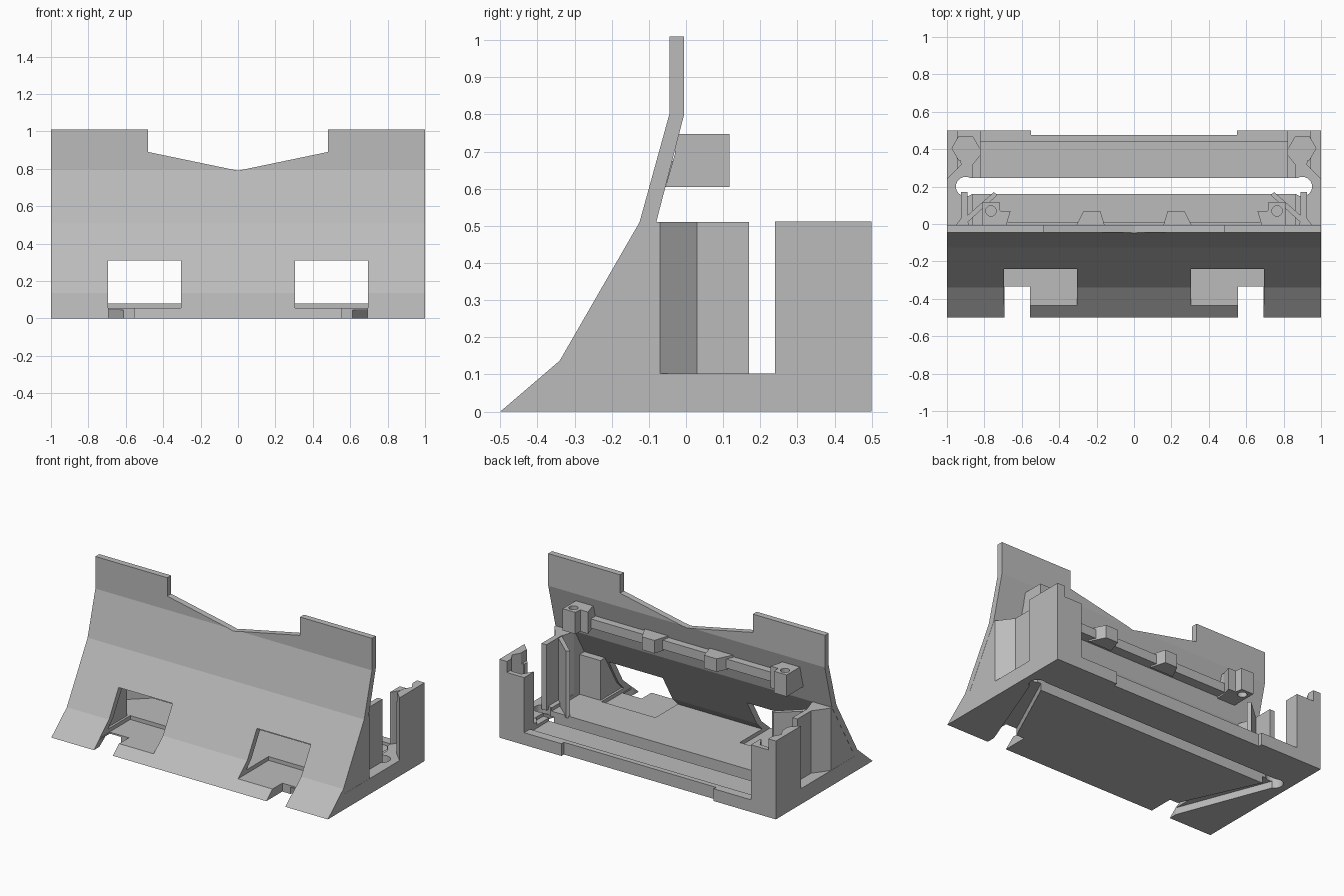
import bpy, bmesh, math
from mathutils import Vector

cube = bpy.data.objects.get("Cube")
if cube:
    bpy.data.objects.remove(cube, do_unlink=True)

grey = bpy.data.materials.new("plain grey")
grey.use_nodes = True
grey.diffuse_color = (0.5, 0.5, 0.5, 1)
grey.node_tree.nodes["Principled BSDF"].inputs["Base Color"].default_value = (0.5, 0.5, 0.5, 1)


def prism(name, points, axis, low, high):
    """Extrude a flat outline: (y, z) along x, (x, z) along y or (x, y) along z."""
    place = {"x": lambda a, b, t: (t, a, b),
             "y": lambda a, b, t: (a, t, b),
             "z": lambda a, b, t: (a, b, t)}[axis]
    bm = bmesh.new()
    face = bm.faces.new([bm.verts.new(place(a, b, low)) for a, b in points])
    moved = bmesh.ops.extrude_face_region(bm, geom=[face])["geom"]
    step = Vector(place(0, 0, high - low))
    bmesh.ops.translate(bm, vec=step, verts=[v for v in moved if isinstance(v, bmesh.types.BMVert)])
    bmesh.ops.recalc_face_normals(bm, faces=bm.faces)
    mesh = bpy.data.meshes.new(name)
    bm.to_mesh(mesh)
    bm.free()
    mesh.materials.append(grey)
    obj = bpy.data.objects.new(name, mesh)
    bpy.context.collection.objects.link(obj)
    return obj


def box(name, x, y, z):
    pts = [(x[0], y[0]), (x[1], y[0]), (x[1], y[1]), (x[0], y[1])]
    return prism(name, pts, "z", *z)


def ring(x, y, radius, sides):
    return [(x + radius * math.cos(2 * math.pi * i / sides),
             y + radius * math.sin(2 * math.pi * i / sides)) for i in range(sides)]


def cut(obj, cutter, keep=False):
    mod = obj.modifiers.new("cut", "BOOLEAN")
    mod.operation = "DIFFERENCE"
    mod.solver = "EXACT"
    mod.object = cutter
    bpy.context.view_layer.objects.active = obj
    bpy.ops.object.modifier_apply(modifier=mod.name)
    if not keep:
        bpy.data.objects.remove(cutter, do_unlink=True)


def flip(points, s):
    return [(s * x, y) for x, y in points]


def span(s, a, b):
    return sorted((s * a, s * b))


# Bent front panel and floor in one section
body = prism("panel_and_floor", [
    (-0.5, 0), (-0.34, 0.137), (-0.125, 0.51), (-0.045, 0.8), (-0.045, 1.01),
    (-0.005, 1.01), (-0.005, 0.8), (-0.08, 0.51), (-0.295, 0.137), (-0.35, 0.08),
    (0.5, 0.08), (0.5, 0)], "x", -1, 1)

# Notched top edge, rear recess and lowered rear strip
cut(body, prism("top_notch", [(-0.48, 1.2), (-0.48, 0.89), (0, 0.79), (0.48, 0.89), (0.48, 1.2)],
                "y", -0.3, 0.3))
cut(body, box("rear_recess", (-0.55, 0.55), (0.475, 0.6), (-0.1, 0.2)))
cut(body, box("rear_strip", (-0.82, 0.82), (0.2, 0.44), (0.06, 0.2)))

# Long slot with round ends
slot = box("slot", (-0.9, 0.9), (0.16, 0.245), (-0.1, 0.3))
cut(body, slot)
for s in (-1, 1):
    cut(body, prism("slot_end", ring(s * 0.9, 0.2, 0.052, 24), "z", -0.1, 0.3))

for s in (-1, 1):
    side = "left" if s > 0 else "right"

    # Window, open front notch and diagonal groove beneath
    cut(body, box("window", span(s, 0.305, 0.695), (-0.6, -0.12), (0.055, 0.31)))
    cut(body, box("notch", span(s, 0.555, 0.692), (-0.6, -0.335), (-0.1, 0.2)))
    cut(body, prism("groove", flip([(0.56, -0.45), (0.69, -0.45), (0.94, 0.2), (0.86, 0.2)], s),
                    "z", -0.1, 0.045))

    # Raised side strip, pierced by the slot end
    strip = box(side + "_side_strip", span(s, 0.86, 1), (-0.35, 0.5), (0.05, 0.102))
    cut(strip, box("slot", span(s, 0.8, 0.9), (0.16, 0.245), (-0.1, 0.3)))
    cut(strip, prism("slot_end", ring(s * 0.9, 0.2, 0.052, 24), "z", -0.1, 0.3))

    # Solid end wedge behind the panel
    prism(side + "_end_wedge", [(-0.4, 0.08), (-0.34, 0.13), (-0.125, 0.505), (-0.12, 0.51),
                                (-0.07, 0.51), (-0.07, 0.08)], "x", *span(s, 0.86, 0.999))
    prism(side + "_window_block", [(-0.36, 0.08), (-0.32, 0.137), (-0.205, 0.34),
                                   (-0.13, 0.34), (-0.13, 0.08)], "x", *span(s, 0.71, 0.87))

    # Cranked side wall and its thin diagonal fin
    prism(side + "_side_wall", flip([(1, -0.07), (0.925, 0.03), (0.925, 0.17), (0.89, 0.17),
                                     (0.89, 0.02), (0.86, -0.07)], s), "z", 0.08, 0.51)
    prism(side + "_fin", flip([(0.9, 0.0), (0.92, 0.02), (0.75, 0.17), (0.73, 0.155)], s),
          "z", 0.07, 0.505)

    # Rear corner post with hexagonal pocket
    post = prism(side + "_rear_post", flip([(1, 0.24), (1, 0.5), (0.82, 0.5), (0.82, 0.37),
                                            (0.86, 0.32), (0.92, 0.32)], s), "z", 0, 0.512)
    cut(post, box("lower_step", span(s, 0.7, 0.945), (0.2, 0.6), (0.44, 0.6)))
    cut(post, prism("pocket", ring(s * 0.9, 0.405, 0.073, 6), "z", 0.1, 0.7))
    cut(post, prism("pocket_mouth", flip([(0.9, 0.44), (0.94, 0.38), (0.9, 0.25), (0.78, 0.38)], s),
                    "z", 0.1, 0.7))
    cut(post, prism("screw_hole", ring(s * 0.9, 0.405, 0.037, 20), "z", 0.05, 0.3))

    # Screw boss at the end of the rail
    boss = prism(side + "_screw_boss", flip([(0.81, -0.03), (0.81, 0.117), (0.72, 0.117),
                                             (0.715, 0.07), (0.66, 0.07), (0.69, -0.03)], s),
                 "z", 0.605, 0.747)
    cut(boss, prism("boss_hole", ring(s * 0.765, 0.07, 0.028, 20), "z", 0.5, 0.9))
    prism(side + "_boss_root", [(-0.055, 0.605), (0, 0.605), (0, 0.747), (-0.015, 0.747)],
          "x", *span(s, 0.68, 0.81))

    # Tapered lug on the rail
    prism(side + "_rail_lug", flip([(0.15, -0.03), (0.18, 0.07), (0.27, 0.07), (0.32, -0.03)], s),
          "z", 0.605, 0.69)

# Rail along the back of the panel
prism("rear_rail", [(-0.06, 0.615), (0.012, 0.615), (0.012, 0.675), (-0.045, 0.675)], "x", -0.7, 0.7)
